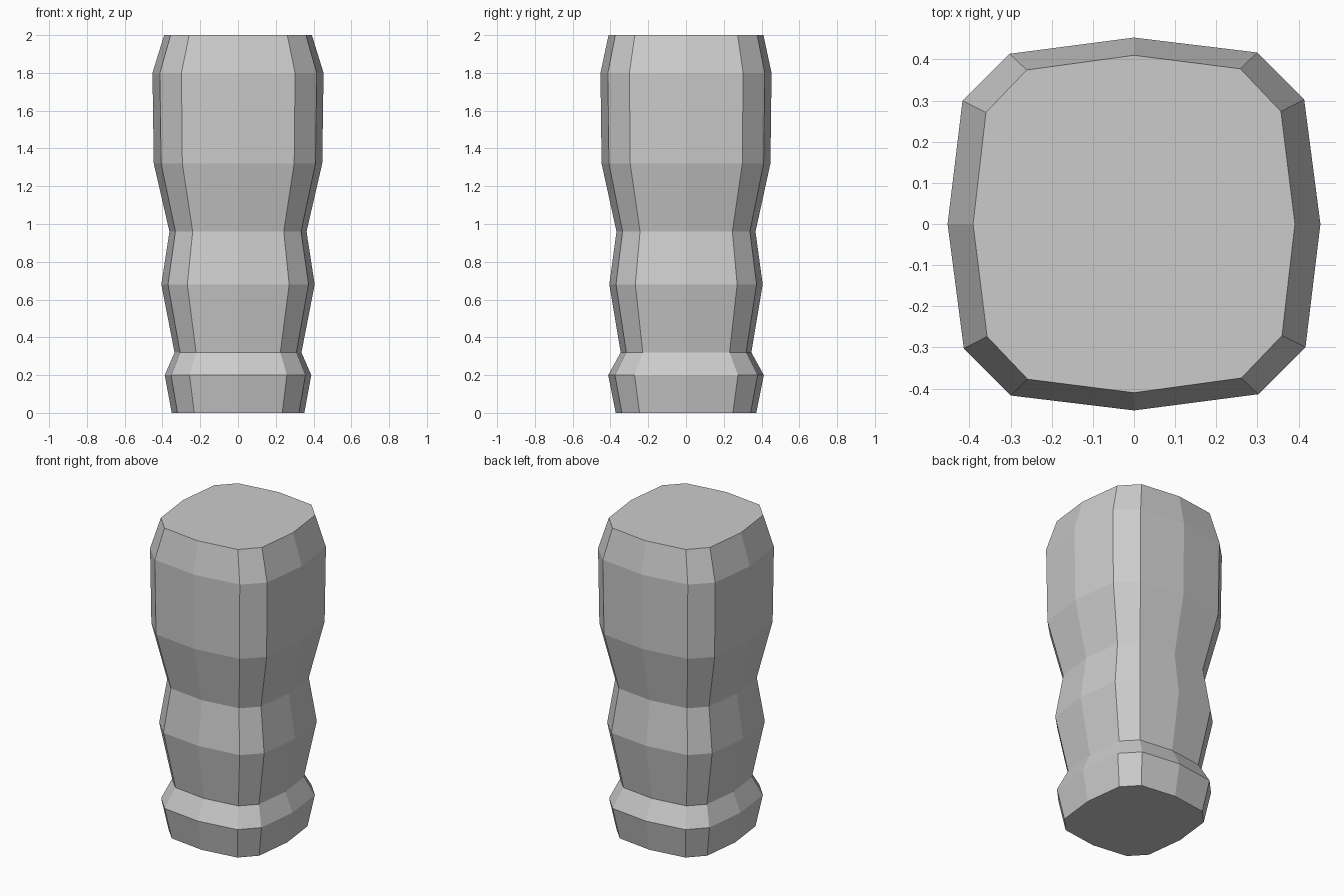
import bpy, bmesh

if "Cube" in bpy.data.objects:
    bpy.data.objects.remove(bpy.data.objects["Cube"])

# Rounded-square cross-section: one quadrant, as fractions of the half widths
QUADRANT = [(1, 0), (0.913, 0.667), (0.661, 0.92)]

# Height, half width in x, half width in y
LEVELS = [
    (0.00, 0.351, 0.372),
    (0.20, 0.388, 0.412),
    (0.32, 0.336, 0.346),
    (0.68, 0.406, 0.406),
    (0.96, 0.363, 0.368),
    (1.32, 0.446, 0.447),
    (1.80, 0.453, 0.453),
    (2.00, 0.391, 0.410),
]


def section():
    # Turn the quadrant around the axis; swapping x and y handles the rotation
    points, quarter = [], QUADRANT
    for _ in range(4):
        points += quarter
        quarter = [(-y, x) for x, y in quarter]
    return points


# Segmented body lofted through the levels, capped at both ends
bm = bmesh.new()
rings = [[bm.verts.new((x * hx, y * hy, z)) for x, y in section()]
         for z, hx, hy in LEVELS]
for low, high in zip(rings, rings[1:]):
    n = len(low)
    for i in range(n):
        j = (i + 1) % n
        bm.faces.new((low[i], low[j], high[j], high[i]))
bm.faces.new(rings[0][::-1])
bm.faces.new(rings[-1])
bmesh.ops.recalc_face_normals(bm, faces=bm.faces)

mesh = bpy.data.meshes.new("segmented_body")
bm.to_mesh(mesh)
bm.free()
body = bpy.data.objects.new("segmented_body", mesh)
bpy.context.collection.objects.link(body)
